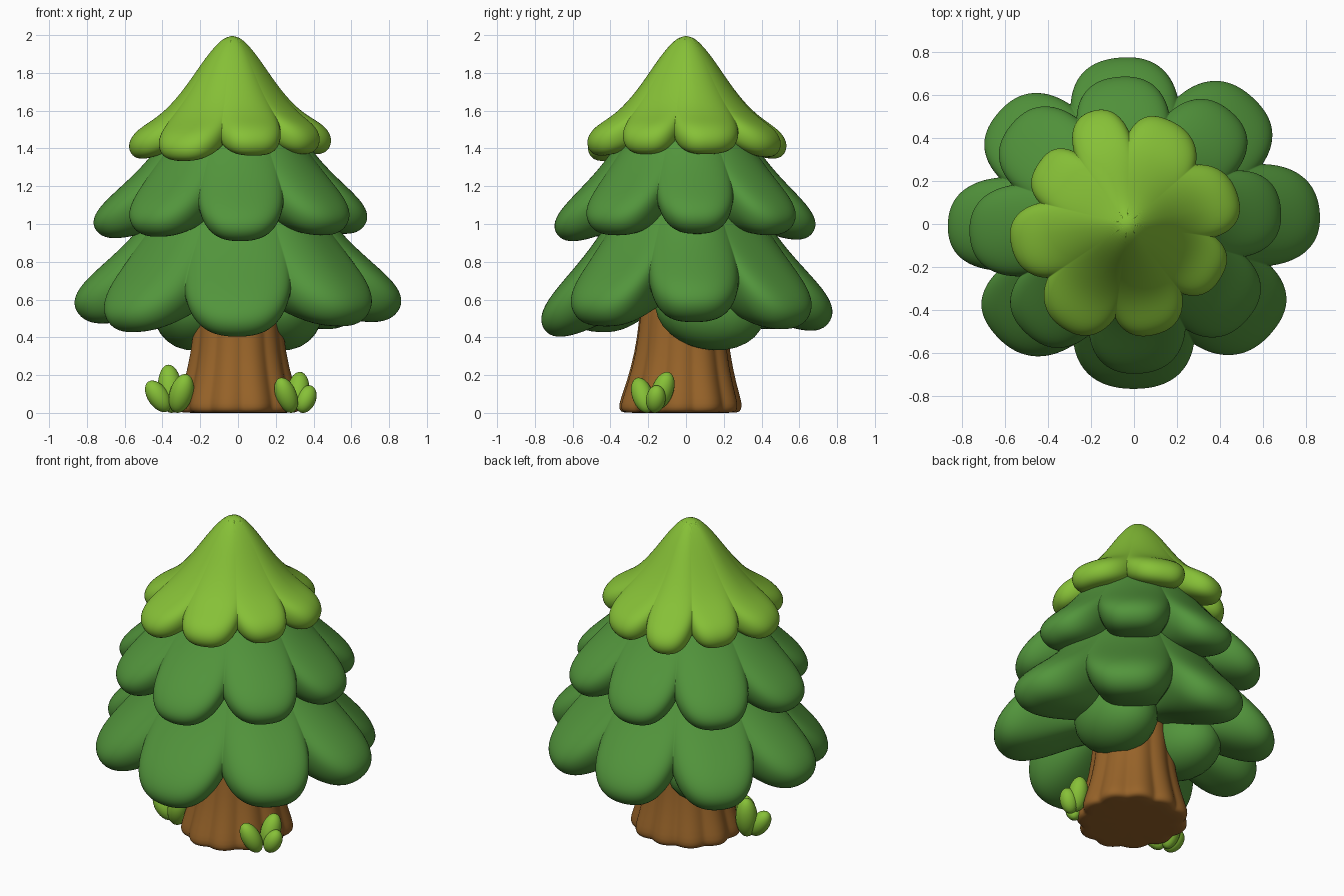
import bpy, bmesh, math
from mathutils import Vector, Matrix

cube = bpy.data.objects.get("Cube")
if cube:
    bpy.data.objects.remove(cube, do_unlink=True)


def material(name, rgb):
    m = bpy.data.materials.new(name)
    m.use_nodes = True
    m.diffuse_color = (*rgb, 1)
    bsdf = m.node_tree.nodes["Principled BSDF"]
    bsdf.inputs["Base Color"].default_value = (*rgb, 1)
    bsdf.inputs["Roughness"].default_value = 0.8
    return m


LIGHT = material("light_green", (0.24, 0.53, 0.038))
GREEN = material("forest_green", (0.085, 0.30, 0.045))
BROWN = material("bark_brown", (0.31, 0.125, 0.022))


def finish(name, bm, mat, levels=0):
    bmesh.ops.recalc_face_normals(bm, faces=bm.faces)
    mesh = bpy.data.meshes.new(name)
    bm.to_mesh(mesh)
    bm.free()
    mesh.materials.append(mat)
    mesh.shade_smooth()
    ob = bpy.data.objects.new(name, mesh)
    bpy.context.collection.objects.link(ob)
    if levels:
        sub = ob.modifiers.new("smooth", "SUBSURF")
        sub.levels = sub.render_levels = levels
    return ob


def loft(columns, top, bottom):
    """Closed skin over columns of points that run from the top pole to the bottom pole."""
    bm = bmesh.new()
    cols = [[bm.verts.new(p) for p in col] for col in columns]
    a, b = bm.verts.new(top), bm.verts.new(bottom)
    for i, c in enumerate(cols):
        d = cols[(i + 1) % len(cols)]
        bm.faces.new((a, c[0], d[0]))
        bm.faces.new((b, d[-1], c[-1]))
        for j in range(len(c) - 1):
            bm.faces.new((c[j], c[j + 1], d[j + 1], d[j]))
    return bm


def tier(name, mat, lobes, ridge, notch, centre, z_scale=1.0, steps=7):
    """Scalloped skirt: the profile blends from ridge at each lobe's middle to notch between lobes."""
    n = len(lobes)
    z0 = sum(l[2] for l in lobes) / n
    columns = []
    for i, (ang, rad, low) in enumerate(lobes):
        for s in range(-steps, steps):
            # Columns crowd towards the notch so that its crease stays crisp
            u = math.sin(math.pi / 2 * s / steps)
            other = lobes[(i + (1 if u > 0 else -1)) % n]
            gap = (other[0] - ang + 180) % 360 - 180
            t = math.radians(ang + abs(u) * gap / 2)
            mix = u * u / 2
            r_lobe = rad + (other[1] - rad) * mix
            z_low = low + (other[2] - low) * mix
            f = 1 - abs(u) ** 2.8
            col = []
            for (r1, h1), (r2, h2) in zip(ridge, notch):
                r, h = r2 + (r1 - r2) * f, h2 + (h1 - h2) * f
                z = z0 + (z_low - z0) * min(1, r1) ** 1.5 + h * z_scale
                col.append((centre + r * r_lobe * math.cos(t), r * r_lobe * math.sin(t), z))
            columns.append(col)
    top = (centre, 0, z0 + ridge[0][1] * z_scale + 0.015)
    bottom = (centre, 0, z0 + ridge[-1][1] * z_scale)
    return finish(name, loft(columns, top, bottom), mat, 2)


# Foliage: (angle, radius, lowest height) of every lobe
skirt_ridge = [(.1, 1.0), (.3, .88), (.5, .62), (.66, .44), (.83, .30), (.96, .19), (1.01, .10),
               (.98, .03), (.9, -.015), (.75, -.005), (.58, .04), (.35, .12), (.15, .14)]
skirt_notch = [(.1, 1.0), (.3, .88), (.49, .62), (.61, .48), (.71, .37), (.77, .29), (.79, .23),
               (.77, .18), (.72, .15), (.62, .14), (.5, .14), (.35, .13), (.15, .14)]
tier("lower_foliage", GREEN,
     [(3, .87, .50), (47, .81, .45), (95, .78, .44), (141, .82, .45),
      (181, .87, .49), (217, .83, .43), (270, .77, .40), (323, .82, .47)],
     skirt_ridge, skirt_notch, 0)
tier("middle_foliage", GREEN,
     [(6, .70, .96), (48, .70, .95), (95, .69, .92), (140, .73, .93),
      (184, .76, .93), (226, .71, .94), (272, .70, .91), (322, .70, .95)],
     skirt_ridge, skirt_notch, -.01, .83)

cap_ridge = [(.1, .62), (.25, .53), (.45, .365), (.65, .24), (.82, .18), (.95, .135), (1.02, .07),
             (.98, .005), (.87, -.015), (.7, .015), (.5, .06), (.25, .08)]
cap_notch = [(.1, .62), (.25, .53), (.44, .37), (.6, .265), (.72, .2), (.785, .155), (.805, .115),
             (.785, .08), (.73, .065), (.62, .065), (.5, .07), (.25, .08)]
tier("top_foliage", LIGHT,
     [(12, .53, 1.38), (70, .52, 1.36), (108, .55, 1.35), (145, .50, 1.37),
      (188, .55, 1.35), (240, .57, 1.335), (285, .53, 1.37), (331, .50, 1.38)],
     cap_ridge, cap_notch, -.03)


def blob(name, mat, loc, size, tilt_x=0, tilt_y=0):
    bm = bmesh.new()
    bmesh.ops.create_uvsphere(bm, u_segments=24, v_segments=14, radius=1)
    turn = Matrix.Rotation(tilt_y, 4, "Y") @ Matrix.Rotation(tilt_x, 4, "X")
    bm.transform(Matrix.Translation(loc) @ turn @ Matrix.Diagonal((*size, 1)))
    return finish(name, bm, mat)


# Two low clumps of foliage tucked beside the trunk
for side, label in ((1, "left"), (-1, "right")):
    blob("under_foliage_" + label, GREEN, (side * .24, .125, .54), (.21, .29, .205), -.2, side * -.1)

# Fluted trunk with a flared, rounded foot
foot = [(.22, .70), (.23, .5), (.247, .32), (.285, .16), (.313, .07), (.32, .03), (.308, .004), (.28, 0)]
columns = []
for k in range(88):
    t = math.tau * k / 88
    wave = abs(math.cos(5.5 * t + .4)) - .6 + .3 * math.sin(3 * t)
    columns.append([(r * (1 + .09 * wave * (1 - z)) * math.cos(t),
                     r * (1 + .09 * wave * (1 - z)) * math.sin(t) - .025 * (1 - z), z)
                    for r, z in foot])
finish("trunk", loft(columns, (0, 0, .72), (0, -.025, 0)), BROWN, 1)

# Grass tufts: leaf root, tip and width
tufts = {
    "left": [((.29, -.20, 0), (.22, -.26, .18), .056), ((.31, -.16, .02), (.33, -.09, .215), .058),
             ((.33, -.17, 0), (.39, -.15, .14), .052)],
    "right": [((-.35, -.12, 0), (-.37, -.08, .255), .064), ((-.33, -.15, 0), (-.27, -.21, .20), .062),
              ((-.37, -.14, .01), (-.475, -.15, .165), .056)],
}
for label, leaves in tufts.items():
    for i, (root, tip, width) in enumerate(leaves):
        root, tip = Vector(root), Vector(tip)
        axis = tip - root
        leaf = blob(f"grass_leaf_{label}_{i + 1}", LIGHT, (0, 0, 0), (width, width, axis.length / 2))
        turn = axis.to_track_quat("Z", "Y").to_matrix().to_4x4()
        leaf.data.transform(Matrix.Translation((root + tip) / 2) @ turn)
        low = min(v.co.z for v in leaf.data.vertices)
        leaf.data.transform(Matrix.Translation((0, 0, max(0, -low))))
